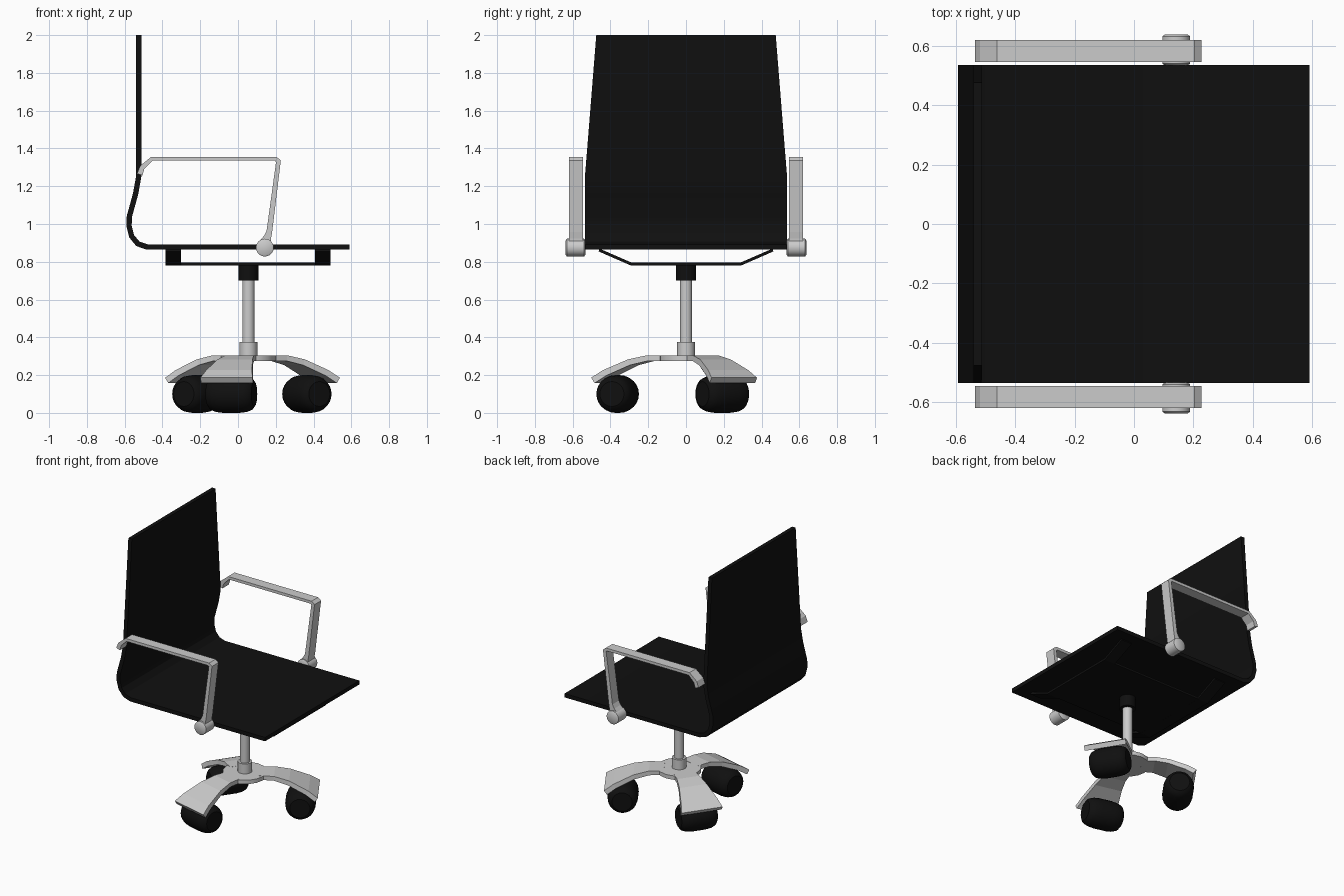
import bpy, bmesh, math
from mathutils import Matrix, Vector

if "Cube" in bpy.data.objects:
    bpy.data.objects.remove(bpy.data.objects["Cube"])

black = bpy.data.materials.new("black")
black.diffuse_color = (0.005, 0.005, 0.005, 1)
black.use_nodes = True
black.node_tree.nodes["Principled BSDF"].inputs["Base Color"].default_value = black.diffuse_color
HUB = Vector((0.055, 0, 0))


def finish(name, bm, mat=None, smooth=None):
    bmesh.ops.recalc_face_normals(bm, faces=bm.faces)
    me = bpy.data.meshes.new(name)
    bm.to_mesh(me)
    bm.free()
    ob = bpy.data.objects.new(name, me)
    bpy.context.collection.objects.link(ob)
    if mat:
        me.materials.append(mat)
    if smooth:
        bpy.ops.object.select_all(action='DESELECT')
        ob.select_set(True)
        bpy.context.view_layer.objects.active = ob
        bpy.ops.object.shade_smooth_by_angle(angle=math.radians(smooth))
    return ob


def strip(name, path, matrix, mat=None, smooth=None):
    """Flat bar along (u, z, thickness, half width) points, mitred at bends."""
    bm = bmesh.new()
    pts = [Vector(p[:2]) for p in path]
    rings = []
    for i, (u, z, t, w) in enumerate(path):
        a = (pts[i] - pts[i - 1]).normalized() if i else None
        b = (pts[i + 1] - pts[i]).normalized() if i < len(path) - 1 else None
        d = ((a or b) + (b or a)).normalized()
        n = Vector((-d.y, d.x)) * (t / 2 / max(0.5, d.dot(a or b)))
        rings.append([bm.verts.new(matrix @ Vector((u + s * n.x, v * w, z + s * n.y)))
                      for s, v in ((1, -1), (1, 1), (-1, 1), (-1, -1))])
    for r, q in zip(rings, rings[1:]):
        for k in range(4):
            bm.faces.new((r[k], r[(k + 1) % 4], q[(k + 1) % 4], q[k]))
    bm.faces.new(rings[0])
    bm.faces.new(rings[-1])
    return finish(name, bm, mat, smooth)


def turned(name, profile, matrix, mat=None, n=24):
    """Solid of revolution about local z from (radius, height) points."""
    bm = bmesh.new()
    rings = [[bm.verts.new(matrix @ Vector((r * math.cos(2 * math.pi * k / n),
                                            r * math.sin(2 * math.pi * k / n), h)))
              for k in range(n)] for r, h in profile]
    for r, q in zip(rings, rings[1:]):
        for k in range(n):
            bm.faces.new((r[k], r[(k + 1) % n], q[(k + 1) % n], q[k]))
    bm.faces.new(rings[0])
    bm.faces.new(rings[-1])
    return finish(name, bm, mat, 35)


I = Matrix.Identity(4)
at_hub = Matrix.Translation(HUB)

# One-piece seat and tapered backrest
W = 0.535
shell = [(0.59, 0.878), (-0.48, 0.878), (-0.53, 0.895), (-0.563, 0.935), (-0.577, 0.99),
         (-0.575, 1.04), (-0.542, 1.16), (-0.526, 1.25)]
strip("seat_shell", [(x, z, 0.028, W) for x, z in shell] + [(-0.525, 2.0, 0.028, 0.475)],
      I, black, 25)

# Under-seat pan: flat plate with two bent cross straps
strip("support_plate", [(-0.385, 0.788, 0.015, 0.29), (0.49, 0.788, 0.015, 0.29)], I, black)
for name, x in (("rear_strap", -0.343), ("front_strap", 0.449)):
    strip(name, [(y, z, 0.0155, 0.042) for y, z in
                 ((-0.46, 0.862), (-0.29, 0.788), (0.29, 0.788), (0.46, 0.862))],
          Matrix.Translation((x, 0, 0)) @ Matrix.Rotation(math.pi / 2, 4, 'Z'), black)

# Central column
turned("column", [(0.032, 0.3), (0.032, 0.72)], at_hub)
turned("lower_collar", [(0.047, 0.29), (0.047, 0.375)], at_hub)
turned("upper_collar", [(0.053, 0.70), (0.053, 0.79)], at_hub, black)

# Three-legged base with barrel casters: angle, tip radius, caster radius
turned("base_hub", [(0.145, 0.276), (0.145, 0.304)], at_hub, None, 16)
leg = [(0.2, 0.290, 0.03, 0.07), (0.40, 0.290, 0.03, 0.078), (0.60, 0.268, 0.032, 0.095),
       (0.86, 0.212, 0.034, 0.125), (0.985, 0.172, 0.034, 0.142)]
barrel = [(0.066, -0.125), (0.084, -0.112), (0.095, -0.085), (0.1, -0.045),
          (0.1, 0.045), (0.095, 0.085), (0.084, 0.112), (0.066, 0.125)]
for i, (ang, tip, wheel) in enumerate(((256, 0.48, 0.373), (32, 0.48, 0.365), (145, 0.435, 0.33))):
    spin = at_hub @ Matrix.Rotation(math.radians(ang), 4, 'Z')
    strip(f"base_leg_{i + 1}", [(u * tip, z, t, w) for u, z, t, w in leg], spin)
    turned(f"caster_{i + 1}", barrel, spin @ Matrix.Translation((wheel, 0, 0.1))
           @ Matrix.Rotation(math.pi / 2, 4, 'X'), black)

# Armrests with round pivots on both sides
arm = [(-0.52, 1.262, 0.03), (-0.507, 1.3, 0.026), (-0.457, 1.345, 0.02), (0.2, 1.345, 0.02),
       (0.214, 1.332, 0.024), (0.166, 0.96, 0.03), (0.156, 0.93, 0.04), (0.14, 0.89, 0.07)]
pivot = [(0.038, -0.052), (0.047, -0.046), (0.047, 0.046), (0.038, 0.052)]
for side, s in (("right", -1), ("left", 1)):
    strip(f"{side}_armrest", [(x, z, t, 0.037) for x, z, t in arm],
          Matrix.Translation((0, s * 0.582, 0)))
    turned(f"{side}_arm_pivot", pivot, Matrix.Translation((0.142, s * 0.585, 0.875))
           @ Matrix.Rotation(math.pi / 2, 4, 'X'))
